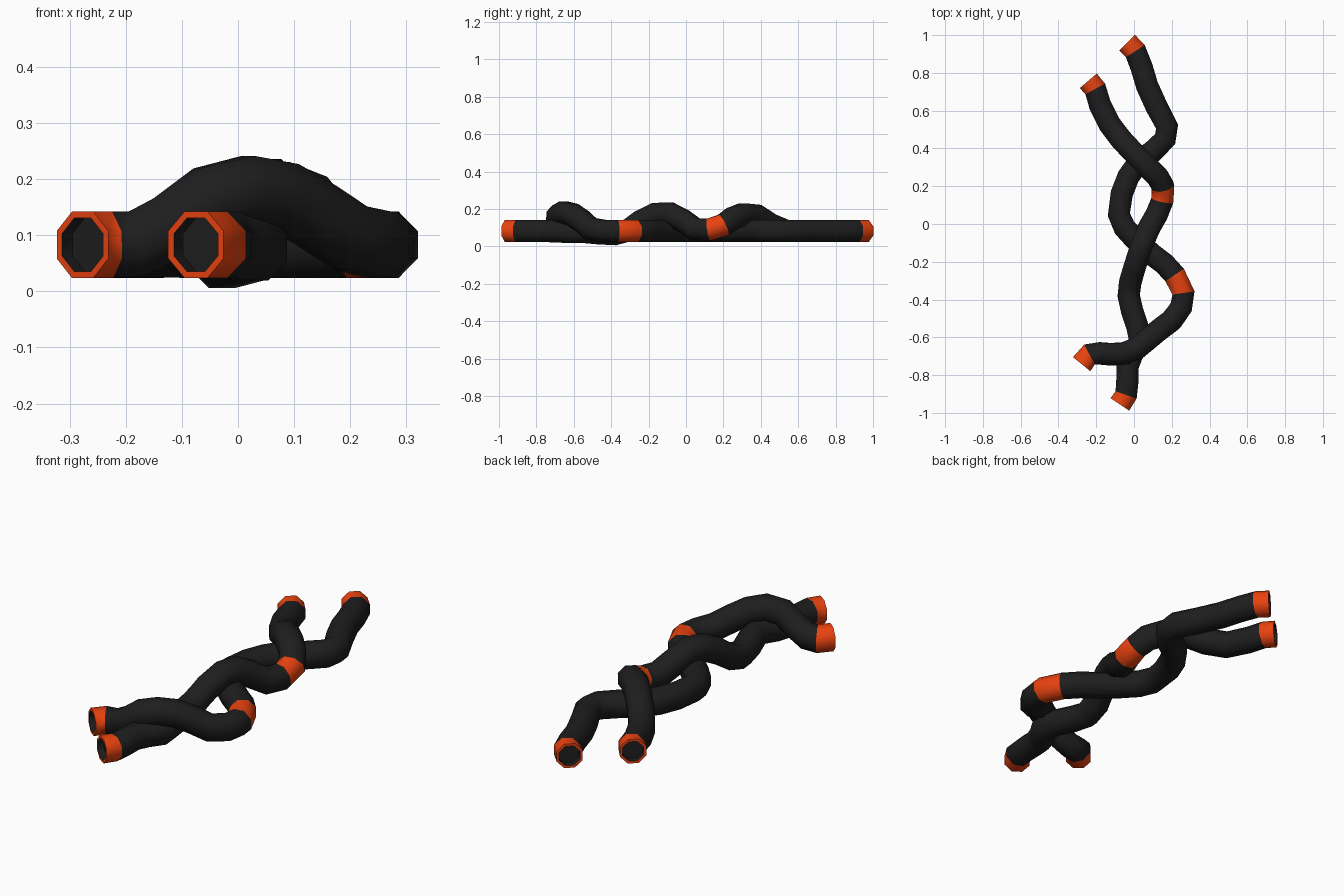
import bpy, bmesh, math
from mathutils import Vector

if "Cube" in bpy.data.objects:
    bpy.data.objects.remove(bpy.data.objects["Cube"])

R, SIDES = 0.064, 8


def material(name, color):
    m = bpy.data.materials.new(name)
    m.diffuse_color = color
    m.use_nodes = True
    m.node_tree.nodes["Principled BSDF"].inputs["Base Color"].default_value = m.diffuse_color
    return m


BLACK = material("black_rubber", (0.013, 0.013, 0.013, 1))
ORANGE = material("orange_band", (0.82, 0.055, 0.005, 1))


def tube(name, pts, band):
    """Sweep an octagon along pts; both end segments and segment `band` are orange."""
    pts = [Vector(p) for p in pts]
    n = len(pts)
    bm = bmesh.new()

    def ring(c, t, r):
        side = t.cross(Vector((0, 0, 1))).normalized()
        up = side.cross(t).normalized()
        angles = [2 * math.pi * (k + 0.5) / SIDES for k in range(SIDES)]
        return [bm.verts.new(c + r * (math.cos(a) * side + math.sin(a) * up)) for a in angles]

    def bridge(a, b, mat):
        for k in range(SIDES):
            j = (k + 1) % SIDES
            bm.faces.new((a[k], a[j], b[j], b[k])).material_index = mat

    # outer skin
    tans = []
    for i in range(n):
        a = (pts[i] - pts[i - 1]).normalized() if i else Vector()
        b = (pts[i + 1] - pts[i]).normalized() if i < n - 1 else Vector()
        tans.append((a + b).normalized())
    rings = [ring(p, t, R) for p, t in zip(pts, tans)]
    for i in range(n - 1):
        bridge(rings[i], rings[i + 1], 1 if i in (0, band, n - 2) else 0)

    # orange rims with a recessed dark plug
    for i, inward in ((0, 1), (n - 1, -1)):
        lip = ring(pts[i], tans[i], R * 0.8)
        plug = ring(pts[i] + tans[i] * inward * 0.03, tans[i], R * 0.8)
        bridge(rings[i], lip, 1)
        bridge(lip, plug, 0)
        bm.faces.new(plug)
    bmesh.ops.recalc_face_normals(bm, faces=bm.faces)

    me = bpy.data.meshes.new(name)
    bm.to_mesh(me)
    bm.free()
    me.materials.append(BLACK)
    me.materials.append(ORANGE)
    ob = bpy.data.objects.new(name, me)
    bpy.context.collection.objects.link(ob)
    bpy.context.view_layer.objects.active = ob
    ob.select_set(True)
    bpy.ops.object.shade_smooth_by_angle(angle=math.radians(50))
    ob.select_set(False)


Z = 0.083
# strand that passes under twice, then over the front crossing
tube("long_strand", [
    (-0.037, 0.96, Z), (0.007, 0.915, Z), (0.04, 0.83, Z), (0.07, 0.73, Z),
    (0.12, 0.62, Z), (0.175, 0.515, Z), (0.165, 0.45, Z), (0.10, 0.385, Z),
    (0.03, 0.335, Z), (-0.03, 0.25, Z), (-0.065, 0.16, Z), (-0.08, 0.05, Z),
    (-0.05, -0.02, Z), (0.01, -0.085, Z), (0.10, -0.165, Z), (0.16, -0.21, Z),
    (0.215, -0.27, Z), (0.262, -0.365, Z), (0.25, -0.44, Z), (0.20, -0.51, 0.095),
    (0.14, -0.555, 0.135), (0.08, -0.605, 0.17), (0.02, -0.655, 0.182),
    (-0.05, -0.685, 0.165), (-0.12, -0.69, 0.115), (-0.18, -0.685, 0.085),
    (-0.235, -0.69, Z), (-0.277, -0.742, Z)], 16)

# strand that passes over twice, then under the front crossing
tube("short_strand", [
    (-0.242, 0.758, Z), (-0.205, 0.715, Z), (-0.18, 0.63, Z), (-0.13, 0.53, Z),
    (-0.07, 0.45, 0.115), (0.0, 0.375, 0.165), (0.07, 0.305, 0.172),
    (0.125, 0.25, 0.15), (0.153, 0.20, 0.115), (0.15, 0.125, 0.09),
    (0.12, 0.05, 0.092), (0.08, -0.02, 0.14), (0.05, -0.09, 0.178),
    (0.025, -0.16, 0.175), (0.0, -0.24, 0.135), (-0.02, -0.31, 0.085),
    (-0.028, -0.38, 0.065), (-0.01, -0.46, 0.07), (0.02, -0.55, 0.078),
    (0.03, -0.63, 0.078), (-0.01, -0.69, 0.08), (-0.033, -0.75, Z),
    (-0.035, -0.83, Z), (-0.042, -0.905, Z), (-0.075, -0.955, Z)], 8)
